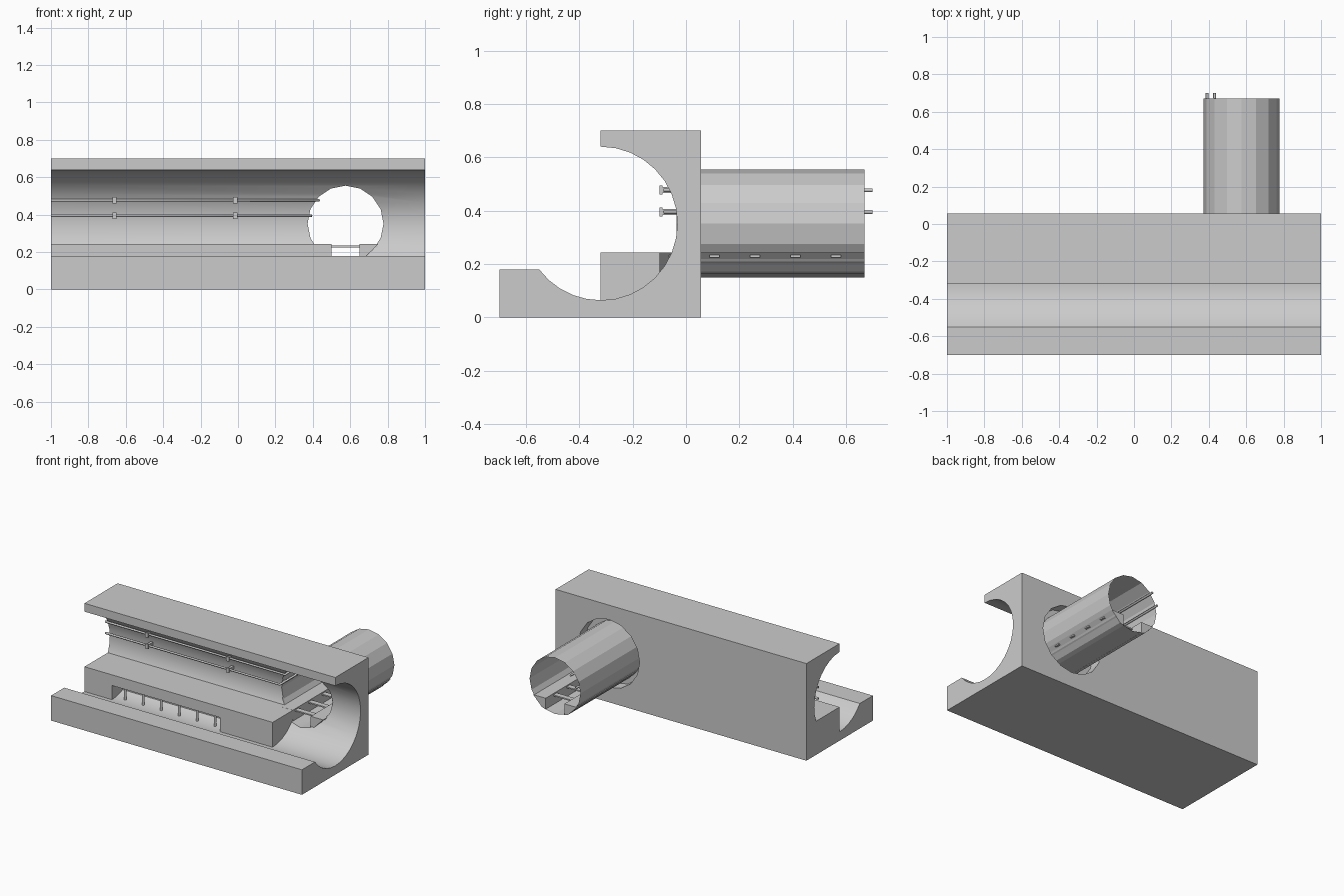
import bpy, bmesh, math
from mathutils import Vector

if "Cube" in bpy.data.objects:
    bpy.data.objects.remove(bpy.data.objects["Cube"])

CY, CZ, R = -0.32, 0.352, 0.288      # main tunnel axis and radius
PX, PZ, PR = 0.575, 0.352, 0.203     # side pipe axis and radius


def finish(name, bm, recalc=True):
    if recalc:
        bmesh.ops.recalc_face_normals(bm, faces=bm.faces)
    me = bpy.data.meshes.new(name)
    bm.to_mesh(me)
    bm.free()
    ob = bpy.data.objects.new(name, me)
    bpy.context.collection.objects.link(ob)
    return ob


def prism(name, pts, axis, a, b, caps=True):
    """Extrude a 2D profile: axis 'x' takes (y, z) points, axis 'y' takes (x, z)."""
    def at(p, t):
        return (t, p[0], p[1]) if axis == 'x' else (p[0], t, p[1])
    bm = bmesh.new()
    lo = [bm.verts.new(at(p, a)) for p in pts]
    hi = [bm.verts.new(at(p, b)) for p in pts]
    n = len(pts)
    for i in range(n):
        j = (i + 1) % n
        bm.faces.new((lo[i], lo[j], hi[j], hi[i]))
    if caps:
        bm.faces.new(lo[::-1])
        bm.faces.new(hi)
    return finish(name, bm)


def box(name, x0, x1, y0, y1, z0, z1):
    return prism(name, [(x0, z0), (x1, z0), (x1, z1), (x0, z1)], 'y', y0, y1)


def arc(cx, cz, r, a0, a1, n):
    return [(cx + r * math.cos(math.radians(a0 + (a1 - a0) * i / n)),
             cz + r * math.sin(math.radians(a0 + (a1 - a0) * i / n))) for i in range(n + 1)]


def ring(r):
    return arc(PX, PZ, r, 0, 337.5, 15)


def cut(ob, cutter):
    cutter.hide_render = True
    mod = ob.modifiers.new("cut", 'BOOLEAN')
    mod.operation, mod.solver, mod.object = 'DIFFERENCE', 'EXACT', cutter
    bpy.context.view_layer.objects.active = ob
    bpy.ops.object.modifier_apply(modifier=mod.name)
    bpy.data.objects.remove(cutter)


def rod(name, path, r):
    cu = bpy.data.curves.new(name, 'CURVE')
    cu.dimensions = '3D'
    cu.bevel_depth, cu.bevel_resolution, cu.use_fill_caps = r, 1, True
    sp = cu.splines.new('POLY')
    sp.points.add(len(path) - 1)
    for p, co in zip(sp.points, path):
        p.co = (*co, 1)
    ob = bpy.data.objects.new(name, cu)
    bpy.context.collection.objects.link(ob)
    return ob


# Tunnel block: outer rectangle with the round tunnel cut away at the front
low = math.degrees(math.asin((0.18 - CZ) / R))
profile = [(-0.70, 0), (0.057, 0), (0.057, 0.70), (CY, 0.70)]
profile += arc(CY, CZ, R, 90, -90, 16) + arc(CY, CZ, R, -90, -180 - low, 5)[1:]
profile += [(-0.70, 0.18)]
block = prism("tunnel_block", profile, 'x', -1, 1)
cut(block, prism("hole_cutter", ring(PR), 'y', -0.29, 0.2))
cut(block, prism("recess_cutter", ring(0.245), 'y', -0.025, 0.2))
bpy.ops.object.select_all(action='DESELECT')
block.select_set(True)
bpy.context.view_layer.objects.active = block
bpy.ops.object.shade_smooth_by_angle(angle=math.radians(25))

# Side pipe: open thin shell
prism("side_pipe", ring(PR), 'y', -0.035, 0.67, caps=False)

# Walkway along the main tunnel, following its floor
top = math.degrees(math.asin((0.243 - CZ) / R))
walkway = prism("walkway", [(CY, 0.243)] + arc(CY, CZ, R + 0.002, -90, top, 8),
                'x', -1, 0.5)
cut(walkway, box("drain_cutter", -0.78, 0.08, -0.4, -0.20, 0.03, 0.166))

# Bars in the drain opening
for i in range(6):
    x = -0.705 + i * 0.143
    rod(f"drain_bar_{i + 1}", [(x, -0.275, 0.065), (x, -0.275, 0.17)], 0.009)

# Ledges on both sides of the side tunnel
a = math.degrees(math.asin((0.243 - PZ) / PR))
for name, s, y0 in (("left_ledge", -1, -0.09), ("right_ledge", 1, -0.10)):
    pts = [(0.075, 0.163), (0.075, 0.243), (0.174, 0.243), (0.105, 0.172)]
    prism(name, [(PX + s * x, z) for x, z in pts], 'y', y0, 0.67)

# Grate slats bridging the side channel
for i in range(5):
    y = -0.045 + i * 0.152
    box(f"grate_slat_{i + 1}", 0.47, 0.745, y - 0.019, y + 0.019, 0.225, 0.234)

# Wall conduits that turn into the side tunnel, with clamps
for tag, z, x in (("upper", 0.477, 0.43), ("lower", 0.395, 0.39)):
    y = -0.08
    rod(f"{tag}_conduit", [(-1, y, z), (x, y, z), (x, 0.70, z)], 0.008)
    for i, cx in enumerate((-0.66, -0.015)):
        box(f"{tag}_clamp_plate_{i + 1}", cx - 0.011, cx + 0.011,
            -0.099, -0.089, z - 0.017, z + 0.017)
        box(f"{tag}_clamp_stem_{i + 1}", cx - 0.009, cx + 0.009,
            -0.09, -0.036, z - 0.011, z + 0.011)
